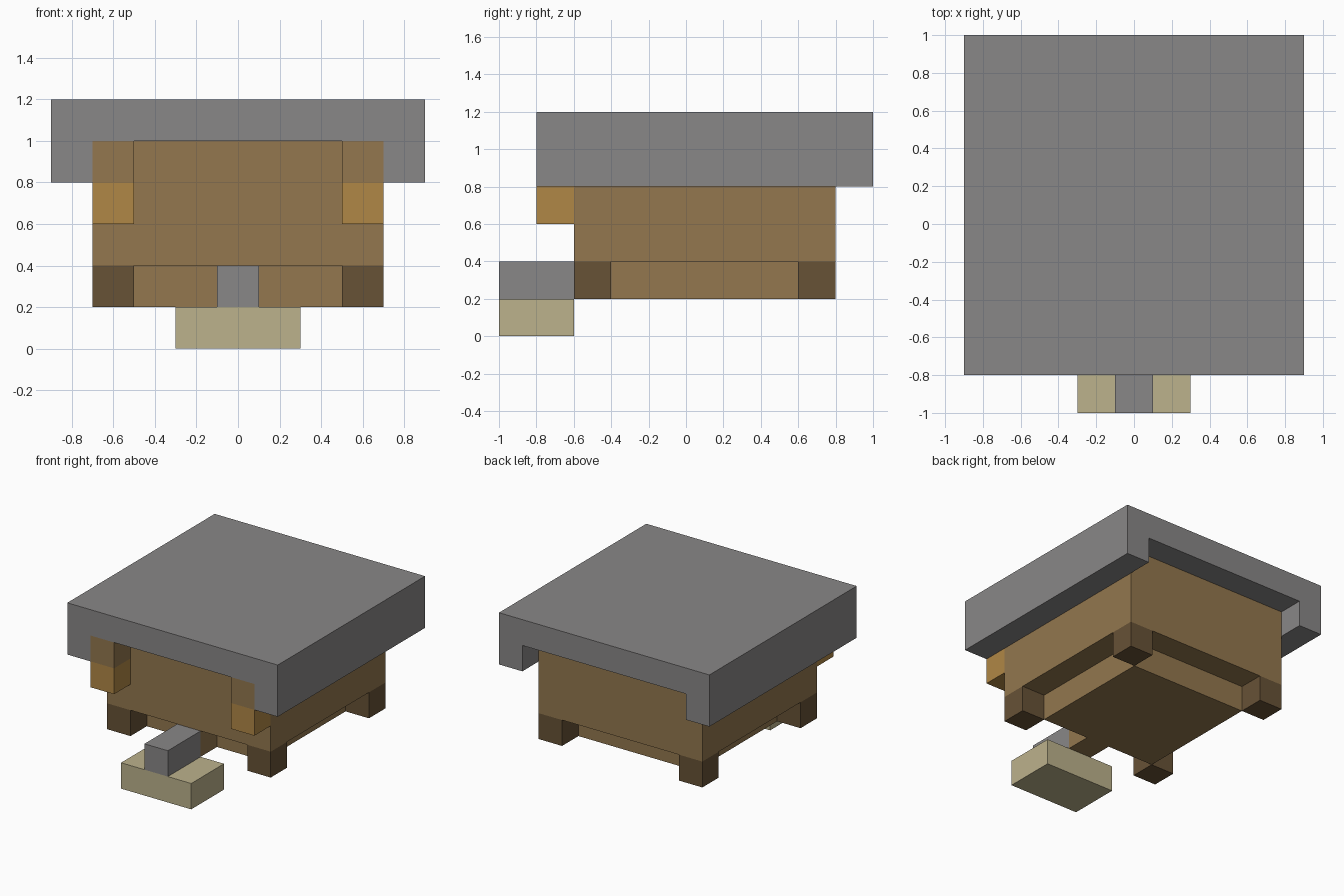
import bpy
import bmesh

cube = bpy.data.objects.get("Cube")
if cube:
    bpy.data.objects.remove(cube, do_unlink=True)


def material(name, rgb):
    """Flat material from 8-bit sRGB, stored as linear values."""
    lin = [((c / 255 + 0.055) / 1.055) ** 2.4 for c in rgb]
    mat = bpy.data.materials.new(name)
    mat.use_nodes = True
    mat.diffuse_color = (*lin, 1)
    mat.node_tree.nodes["Principled BSDF"].inputs["Base Color"].default_value = (*lin, 1)
    return mat


GREY = material("stone grey", (137, 135, 135))
BROWN = material("body brown", (147, 119, 78))
DARK = material("dark brown", (103, 82, 54))
ORANGE = material("warm orange", (176, 135, 70))
BEIGE = material("pale beige", (188, 178, 140))


def prism(name, profile, y0, y1, *mats):
    """Extrude an x-z outline from y0 to y1."""
    bm = bmesh.new()
    face = bm.faces.new([bm.verts.new((x, y0, z)) for x, z in profile])
    ext = bmesh.ops.extrude_face_region(bm, geom=[face])
    moved = [v for v in ext["geom"] if isinstance(v, bmesh.types.BMVert)]
    bmesh.ops.translate(bm, verts=moved, vec=(0, y1 - y0, 0))
    bmesh.ops.recalc_face_normals(bm, faces=bm.faces)
    mesh = bpy.data.meshes.new(name)
    bm.to_mesh(mesh)
    bm.free()
    for mat in mats:
        mesh.materials.append(mat)
    obj = bpy.data.objects.new(name, mesh)
    bpy.context.collection.objects.link(obj)
    return obj


def box(name, x, y, z, *mats):
    outline = [(x[0], z[0]), (x[1], z[0]), (x[1], z[1]), (x[0], z[1])]
    return prism(name, outline, y[0], y[1], *mats)


# Shell: thick slab with a rail down each side, open at front and back
half = [(0.7, 1.0), (0.7, 0.8), (0.9, 0.8), (0.9, 1.2)]
prism("shell", half + [(-x, z) for x, z in reversed(half)], -0.8, 1.0, GREY)

# Body and the narrower belly under it
box("body", (-0.7, 0.7), (-0.6, 0.8), (0.4, 1.0), BROWN)
box("belly", (-0.5, 0.5), (-0.4, 0.6), (0.2, 0.4), BROWN)

for side, s in (("left", 1), ("right", -1)):
    x = sorted((0.5 * s, 0.7 * s))
    # Corner feet
    for end, y in (("front", (-0.6, -0.4)), ("back", (0.6, 0.8))):
        box(f"{end}_{side}_foot", x, y, (0.2, 0.4), DARK)
    # Front corner block: orange below the shell rim, brown inside it
    block = box(f"{side}_front_block", x, (-0.8, -0.6), (0.6, 1.0), BROWN, ORANGE)
    bm = bmesh.new()
    bm.from_mesh(block.data)
    bmesh.ops.bisect_plane(bm, geom=bm.verts[:] + bm.edges[:] + bm.faces[:],
                           plane_co=(0, 0, 0.8), plane_no=(0, 0, 1))
    for f in bm.faces:
        f.material_index = int(f.calc_center_median().z < 0.8)
    bm.to_mesh(block.data)
    bm.free()

# Front arm: brown root, grey bar and the pale block below it
box("arm_root", (-0.1, 0.1), (-0.6, -0.4), (0.2, 0.4), BROWN)
box("arm_bar", (-0.1, 0.1), (-1.0, -0.6), (0.2, 0.4), GREY)
box("arm_block", (-0.3, 0.3), (-1.0, -0.6), (0.0, 0.2), BEIGE)
